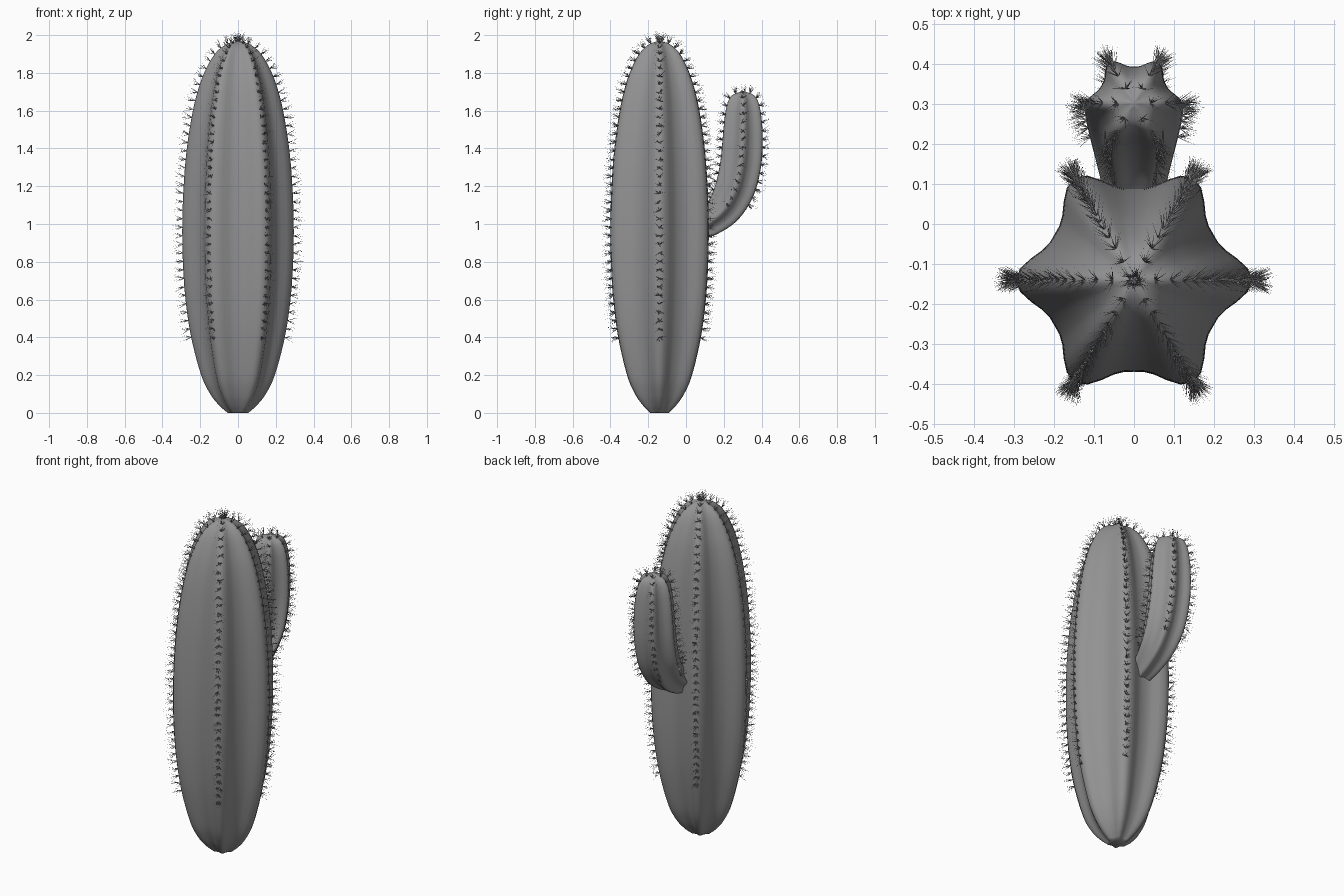
import bpy, bmesh, math, random
from mathutils import Vector

random.seed(4)
RIBS, SIDES, VALLEY = 6, 60, 0.775

cube = bpy.data.objects.get("Cube")
if cube:
    bpy.data.objects.remove(cube, do_unlink=True)

# One grey for the flesh and the spines
grey = bpy.data.materials.new("grey")
grey.use_nodes = True
grey.diffuse_color = (0.29, 0.29, 0.29, 1)
bsdf = grey.node_tree.nodes["Principled BSDF"]
bsdf.inputs["Base Color"].default_value = grey.diffuse_color
bsdf.inputs["Roughness"].default_value = 0.8


def make_object(name, bm):
    mesh = bpy.data.meshes.new(name)
    bmesh.ops.recalc_face_normals(bm, faces=bm.faces[:])
    bm.to_mesh(mesh)
    bm.free()
    mesh.materials.append(grey)
    obj = bpy.data.objects.new(name, mesh)
    bpy.context.collection.objects.link(obj)
    return obj


def refine(points, steps=5):
    """Smooth curve through (y, z, radius) stations."""
    p = [Vector(q) for q in points]
    p = [2 * p[0] - p[1]] + p + [2 * p[-1] - p[-2]]
    out = []
    for a, b, c, d in zip(p, p[1:], p[2:], p[3:]):
        for i in range(steps):
            t = i / steps
            out.append(b + (c - a) * t / 2 + (a - 2.5 * b + 2 * c - d / 2) * t ** 2
                       + (3 * b - a - 3 * c + d) * t ** 3 / 2)
    return out + [p[-2]]


def frames(stations):
    """Centre, sideways axis of the section, and radius at each station."""
    result = []
    last = len(stations) - 1
    for i, s in enumerate(stations):
        d = stations[min(i + 1, last)] - stations[max(i - 1, 0)]
        along = Vector((0, d.x, d.y)).normalized()
        result.append((Vector((0, s.x, s.y)), Vector((0, along.z, -along.y)), s.z))
    return result


def radial(axis, angle):
    return Vector((math.cos(angle), 0, 0)) + axis * math.sin(angle)


def ribbed_stem(name, rings):
    """Loft a star-shaped section with rounded ribs."""
    bm = bmesh.new()
    loops = []
    for centre, axis, r in rings:
        loop = []
        for i in range(SIDES):
            a = math.tau * i / SIDES
            bulge = ((1 + math.cos(RIBS * a)) / 2) ** 1.6
            loop.append(bm.verts.new(centre + radial(axis, a) * r * (VALLEY + (1 - VALLEY) * bulge)))
        loops.append(loop)
    for lo, hi in zip(loops, loops[1:]):
        for i in range(SIDES):
            j = (i + 1) % SIDES
            bm.faces.new((lo[i], lo[j], hi[j], hi[i]))
    bm.faces.new(loops[0][::-1])
    bm.faces.new(loops[-1])
    obj = make_object(name, bm)
    bpy.ops.object.select_all(action='DESELECT')
    obj.select_set(True)
    bpy.context.view_layer.objects.active = obj
    bpy.ops.object.shade_smooth_by_angle(angle=math.radians(50))


def add_spine(bm, base, direction, length, width=0.001):
    u = direction.orthogonal().normalized()
    v = direction.cross(u)
    tip = bm.verts.new(base + direction * length)
    foot = [bm.verts.new(base + (u * math.cos(a) + v * math.sin(a)) * width)
            for a in (0, math.tau / 3, 2 * math.tau / 3)]
    for i in range(3):
        bm.faces.new((foot[i], foot[(i + 1) % 3], tip))


def spines(rings, lowest, spacing, count, longest):
    """Fans of spines spaced evenly along every rib."""
    bm = bmesh.new()
    for k in range(RIBS):
        a = math.tau * k / RIBS
        line = [(c + radial(axis, a) * r, radial(axis, a)) for c, axis, r in rings]
        wait = 0
        for (p, out), (q, _) in zip(line, line[1:]):
            step = (q - p).length
            if p.z < lowest or step < 1e-6:
                continue
            along = (q - p).normalized()
            normal = (out - along * out.dot(along)).normalized()
            side = along.cross(normal)
            while wait < step:
                for _ in range(count):
                    d = (normal + side * random.uniform(-0.8, 0.8)
                         + along * random.uniform(-0.5, 0.5)).normalized()
                    add_spine(bm, p + along * wait - normal * 0.003, d,
                              longest * random.uniform(0.6, 1))
                wait += spacing
            wait -= step
    return bm


# Main stem
Y = -0.14
stem_profile = [(0, 0.055), (0.04, 0.1), (0.1, 0.147), (0.2, 0.195), (0.4, 0.248),
                (0.6, 0.278), (0.8, 0.292), (1.0, 0.295), (1.2, 0.288), (1.4, 0.271),
                (1.6, 0.239), (1.75, 0.199), (1.86, 0.149), (1.92, 0.105), (1.955, 0.055),
                (1.968, 0.006)]
stem = frames(refine([(Y, z, r) for z, r in stem_profile]))
ribbed_stem("main_stem", stem)

# Side arm that bends out of the back and rises
arm = frames(refine([(0.05, 0.97, 0.07), (0.13, 1.015, 0.088), (0.205, 1.085, 0.107),
                     (0.26, 1.19, 0.12), (0.29, 1.32, 0.123), (0.3, 1.45, 0.12),
                     (0.302, 1.55, 0.112), (0.302, 1.63, 0.097), (0.302, 1.68, 0.068),
                     (0.302, 1.703, 0.006)]))
ribbed_stem("side_arm", arm)

# Spines, with a small upright tuft on the crown
stem_bm = spines(stem, 0.4, 0.045, 12, 0.068)
for i in range(8):
    lean = radial(Vector((0, 1, 0)), math.tau * i / 8) * 0.8
    add_spine(stem_bm, Vector((0, Y, 1.965)), (lean + Vector((0, 0, 1))).normalized(), 0.044)
make_object("stem_spines", stem_bm)
make_object("arm_spines", spines(arm, 1.09, 0.045, 11, 0.06))
